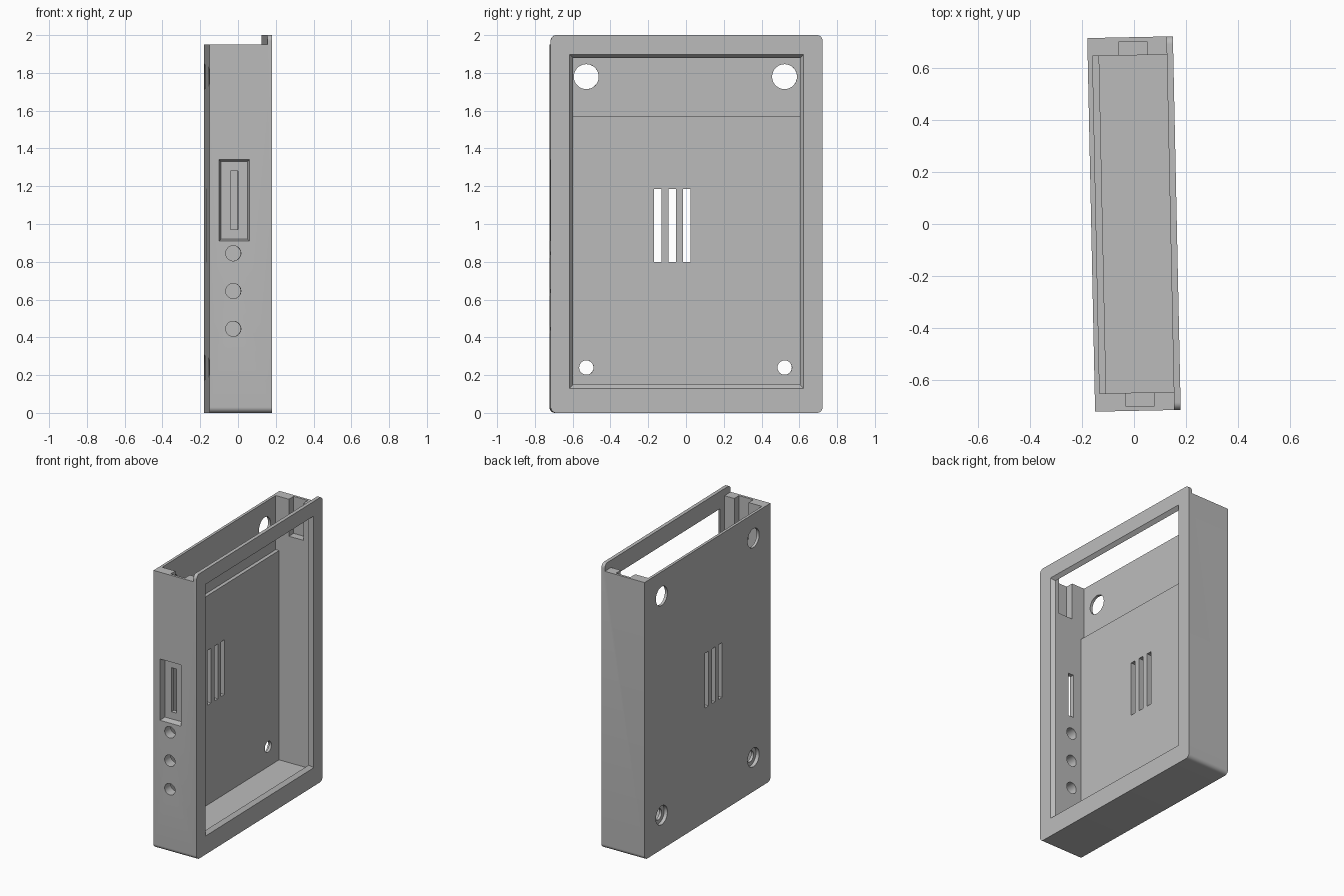
import bpy, bmesh, math
from mathutils import Matrix

cube = bpy.data.objects.get("Cube")
if cube:
    bpy.data.objects.remove(cube, do_unlink=True)


def hull(name, points):
    """Convex solid around a set of points."""
    bm = bmesh.new()
    for p in points:
        bm.verts.new(p)
    bmesh.ops.convex_hull(bm, input=bm.verts[:])
    bmesh.ops.dissolve_limit(bm, angle_limit=math.radians(0.5),
                             verts=bm.verts[:], edges=bm.edges[:])
    bmesh.ops.recalc_face_normals(bm, faces=bm.faces[:])
    mesh = bpy.data.meshes.new(name)
    bm.to_mesh(mesh)
    bm.free()
    obj = bpy.data.objects.new(name, mesh)
    bpy.context.collection.objects.link(obj)
    return obj


def box(name, xs, ys, zs):
    return hull(name, [(x, y, z) for x in xs for y in ys for z in zs])


def ring(radius, a, b, steps=48):
    for i in range(steps):
        t = 2 * math.pi * i / steps
        yield a + radius * math.cos(t), b + radius * math.sin(t)


def cut(target, cutter):
    """Subtract the cutter and remove it."""
    mod = target.modifiers.new("cut", "BOOLEAN")
    mod.operation = "DIFFERENCE"
    mod.solver = "EXACT"
    mod.object = cutter
    bpy.context.view_layer.objects.active = target
    bpy.ops.object.modifier_apply(modifier=mod.name)
    bpy.data.objects.remove(cutter, do_unlink=True)


HALF_D, HALF_W, TOP, RIM = 0.165, 0.72, 2.0, 0.14
R = 0.03

# Case body with rounded corners
profile = [p for y in (R - HALF_W, HALF_W - R) for z in (R, TOP - R)
           for p in ring(R, y, z, 32)]
case = hull("case_shell", [(x, y, z) for x in (-HALF_D, HALF_D) for y, z in profile])

# Lower the top behind the front bezel, then hollow the inside
cut(case, box("top_trim", (-0.3, RIM), (-1, 1), (1.95, 2.2)))
cut(case, box("cavity", (-0.121, RIM), (-0.65, 0.65), (0.10, 2.1)))
cut(case, box("upper_cavity", (-0.146, 0.1), (-0.65, 0.65), (1.57, 2.1)))

# Latch channels in both side walls
for side in (-1, 1):
    cut(case, box("latch_channel", (-0.045, 0.065),
                  (side * 0.6, side * 0.703), (1.69, 2.1)))

# Bevelled screen window
window = []
for x, grow in ((RIM - 0.01, -0.008), (HALF_D + 0.01, 0.028)):
    window += [(x, y, z) for y in (-0.6 - grow, 0.6 + grow)
               for z in (0.15 - grow, 1.878 + grow)]
cut(case, hull("window", window))

# Screw holes in the back, the lower ones counterbored
def back_hole(radius, y, z, x_end):
    cut(case, hull("screw_hole", [(x, a, b) for x in (-0.3, x_end)
                                  for a, b in ring(radius, y, z)]))

for y in (-0.525, 0.525):
    back_hole(0.066, y, 1.78, 0)
    back_hole(0.066, y, 0.24, -0.14)
    back_hole(0.038, y, 0.24, 0)

# Vent slots in the back
for i in range(3):
    y = -0.147 + i * 0.077
    cut(case, box("vent", (-0.3, 0), (y - 0.02, y + 0.02), (0.80, 1.185)))

# Tapered port recess and connector slot in the side wall
recess = []
for y, grow in ((-0.68, 0), (-0.73, 0.013)):
    recess += [(x, y, z) for x in (-0.105 - grow, 0.035 + grow)
               for z in (0.92 - grow, 1.33 + grow)]
cut(case, hull("port_recess", recess))
cut(case, box("port_slot", (-0.055, -0.015), (-0.8, -0.6), (0.97, 1.28)))

# Button holes below the port
for i in range(3):
    cut(case, hull("button_hole", [(x, y, z) for y in (-0.8, -0.6)
                                   for x, z in ring(0.04, -0.04, 0.445 + i * 0.2)]))

# The case stands turned slightly
case.data.transform(Matrix.Rotation(math.radians(1.2), 4, "Z"))

# Material
mat = bpy.data.materials.new("matte_grey")
mat.use_nodes = True
colour = (0.5, 0.5, 0.5, 1)
mat.diffuse_color = colour
mat.node_tree.nodes["Principled BSDF"].inputs["Base Color"].default_value = colour
case.data.materials.clear()
case.data.materials.append(mat)
for face in case.data.polygons:
    face.material_index = 0

bpy.ops.object.select_all(action="DESELECT")
case.select_set(True)
bpy.context.view_layer.objects.active = case
bpy.ops.object.shade_smooth_by_angle(angle=math.radians(30))
